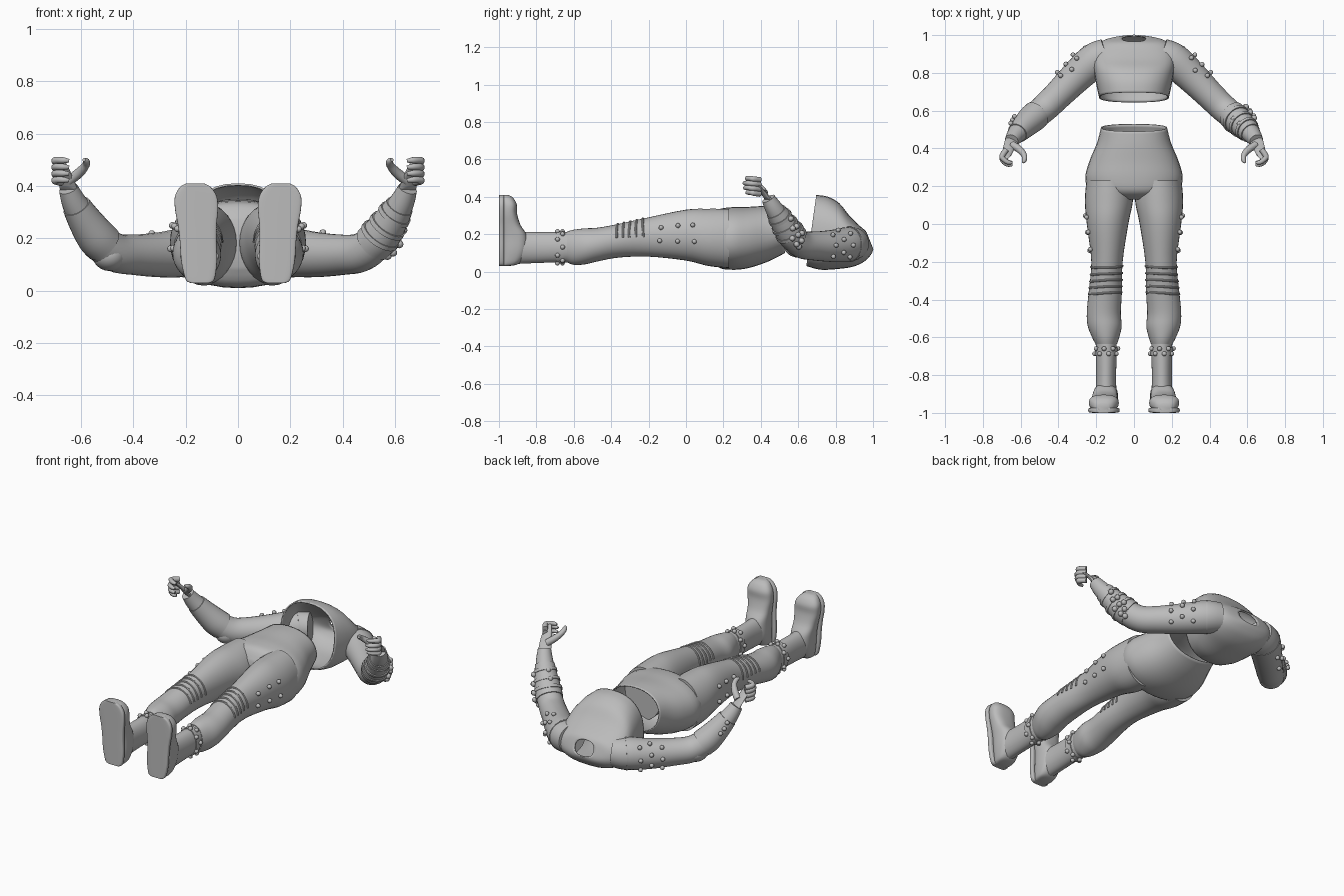
import bpy, bmesh
from math import sin, cos, pi, radians, copysign
from mathutils import Vector, Matrix
from mathutils.bvhtree import BVHTree

if "Cube" in bpy.data.objects:
    bpy.data.objects.remove(bpy.data.objects["Cube"])

grey = bpy.data.materials.new("plain grey")
grey.use_nodes = True
grey.diffuse_color = (0.5, 0.5, 0.5, 1)
grey.node_tree.nodes["Principled BSDF"].inputs["Base Color"].default_value = (0.5, 0.5, 0.5, 1)
X, Y, Z = Vector((1, 0, 0)), Vector((0, 1, 0)), Vector((0, 0, 1))


def finish(name, bm, angle=40, shell=0):
    """Turn a bmesh into a shaded object with the shared material."""
    bmesh.ops.recalc_face_normals(bm, faces=bm.faces)
    mesh = bpy.data.meshes.new(name)
    bm.to_mesh(mesh)
    bm.free()
    mesh.materials.append(grey)
    obj = bpy.data.objects.new(name, mesh)
    bpy.context.collection.objects.link(obj)
    if shell:
        mod = obj.modifiers.new("thickness", "SOLIDIFY")
        mod.thickness = shell
    bpy.ops.object.select_all(action="DESELECT")
    obj.select_set(True)
    bpy.context.view_layer.objects.active = obj
    bpy.ops.object.shade_smooth_by_angle(angle=radians(angle))
    return obj


def smooth_rows(rows, steps=4):
    """Catmull-Rom interpolation through rows of numbers."""
    out = []
    for i in range(len(rows) - 1):
        a, b, c, d = (Vector(rows[min(max(j, 0), len(rows) - 1)]) for j in range(i - 1, i + 3))
        for k in range(steps):
            t = k / steps
            out.append(b + (c - a) * t / 2 + (a * 2 - b * 5 + c * 4 - d) * t * t / 2
                       + (b * 3 - a - c * 3 + d) * t ** 3 / 2)
    return out + [Vector(rows[-1])]


def ring(centre, u, v, power=2.0, n=32):
    """Superellipse ring spanned by the half axes u and v."""
    pts = []
    for i in range(n):
        c, s = cos(2 * pi * i / n), sin(2 * pi * i / n)
        pts.append(centre + u * copysign(abs(c) ** (2 / power), c)
                   + v * copysign(abs(s) ** (2 / power), s))
    return pts


def loft(name, rings, start=True, end=True, shell=0, angle=40):
    bm = bmesh.new()
    loops = [[bm.verts.new(p) for p in r] for r in rings]
    n = len(loops[0])
    for a, b in zip(loops, loops[1:]):
        for i in range(n):
            bm.faces.new((a[i], a[(i + 1) % n], b[(i + 1) % n], b[i]))
    if start:
        bm.faces.new(loops[0])
    if end:
        bm.faces.new(loops[-1])
    return finish(name, bm, angle, shell)


def body(name, rows, power=2.0, **kw):
    """Loft along y; rows are y, x, z, half width, half depth, slope."""
    return loft(name, [ring(Vector((x, y, z)), X * a, (Z + Y * k) * b, power)
                       for y, x, z, a, b, k in smooth_rows(rows)], **kw)


def tube(name, rows, n=24, **kw):
    """Loft along a free path; rows are x, y, z, radius."""
    rows = smooth_rows(rows)
    rings = []
    for i, row in enumerate(rows):
        t = (rows[min(i + 1, len(rows) - 1)] - rows[max(i - 1, 0)]).to_3d().normalized()
        u = t.cross(Vector((0.3, 0.3, 1))).normalized()
        rings.append(ring(row.to_3d(), u * row[3], u.cross(t) * row[3], n=n))
    return loft(name, rings, **kw)


def surface(obj):
    bm = bmesh.new()
    bm.from_mesh(obj.data)
    tree = BVHTree.FromBMesh(bm)
    bm.free()
    return tree


def studs(name, obj, targets, r=0.013):
    """Short domed studs seated on the nearest surface points."""
    tree, bm = surface(obj), bmesh.new()
    for p in targets:
        hit, normal = tree.find_nearest(p)[:2]
        if normal.dot(p - hit) < 0:
            normal = -normal
        turn = normal.to_track_quat("Z", "Y").to_matrix().to_4x4()
        place = Matrix.Translation(hit + normal * 0.006) @ turn
        bmesh.ops.create_uvsphere(bm, u_segments=10, v_segments=6, radius=r, matrix=place)
    return finish(name, bm)


# Cropped jacket, open at hem and neck
body("jacket", [(.67, 0, .22, .185, .19, .14), (.74, 0, .205, .2, .195, .1),
                (.82, 0, .19, .213, .175, 0), (.885, 0, .165, .218, .137, -.1),
                (.94, 0, .155, .2, .097, -.2), (.972, 0, .16, .15, .065, -.3),
                (.984, 0, .165, .063, .045, -.4)],
     power=2.4, start=False, end=False, shell=0.008)

# Trouser hips, open at the waist
body("hips", [(.51, 0, .225, .175, .125, -.16), (.43, 0, .203, .196, .148, -.08),
              (.33, 0, .182, .237, .164, 0), (.24, 0, .177, .258, .167, 0),
              (.17, 0, .177, .225, .152, 0), (.13, 0, .18, .09, .09, 0)],
     power=2.2, start=False, shell=0.006)

arm_rows = [(.14, .9, .15, .085), (.21, .865, .145, .093), (.3, .785, .137, .086),
            (.4, .685, .137, .077), (.47, .617, .146, .074), (.53, .567, .19, .07),
            (.58, .52, .26, .06), (.625, .472, .335, .048), (.648, .44, .39, .037)]

for s, side in ((1, "left"), (-1, "right")):
    # Trouser leg with gathered cuff and boot shaft
    leg = body(side + "_leg", [(y, s * x, z, a, b, 0) for y, x, z, a, b in (
        (.23, .13, .177, .122, .158), (.12, .133, .183, .127, .153), (0, .14, .195, .11, .136),
        (-.2, .143, .185, .083, .105), (-.36, .152, .165, .088, .09),
        (-.47, .16, .145, .09, .09), (-.54, .155, .135, .09, .096), (-.6, .15, .13, .072, .094),
        (-.635, .147, .132, .057, .082))])
    shaft = body(side + "_boot_shaft", [(y, s * x, z, a, b, 0) for y, x, z, a, b in (
        (-.58, .147, .13, .056, .08), (-.7, .147, .13, .055, .081),
        (-.82, .148, .128, .053, .083), (-.93, .148, .128, .058, .088))])

    # Boot foot, lofted from heel to upturned toe, with its flat sole
    foot = [(.03, -.945, .035), (.045, -.89, .052), (.11, -.85, .064), (.19, -.85, .066),
            (.25, -.885, .07), (.31, -.903, .078), (.36, -.905, .076), (.395, -.925, .055),
            (.41, -.95, .03)]
    for part, low, lift, grow in (("foot", -.99, 0, 0), ("sole", -1.0, None, .004)):
        rings = []
        for z, top, w in smooth_rows(foot):
            high = top if lift == 0 else -.972
            rings.append(ring(Vector((s * (.143 + .05 * z), (low + high) / 2, z)),
                              X * (w + grow), Y * (high - low) / 2, 2.6 if lift == 0 else 5))
        loft(f"{side}_boot_{part}", rings)

    # Knee pleats across the front of the leg
    tree = surface(leg)
    for k in range(5):
        path = []
        for i in range(13):
            a = radians(5 + i * 170 / 12)
            aim = Vector((s * .147 + .15 * cos(a), -.225 - .035 * k - .015 * sin(a), .175 + .15 * sin(a)))
            path.append((*tree.find_nearest(aim)[0], .006))
        tube(f"{side}_knee_pleat_{k + 1}", path, n=8)

    # Studs along the thigh and around the ankle
    studs(side + "_thigh_studs", leg, [Vector((s * .4, y, z)) for y in (-.16, -.065, .025)
                                       for z in (.29, .125)])
    studs(side + "_ankle_studs", shaft, [
        Vector((s * .147 + .1 * cos(i * pi / 7), -.66 - .027 * (i % 2), .13 + .13 * sin(i * pi / 7)))
        for i in range(14)])
    body(side + "_ankle_strap", [(y, s * .147, .13, .06, .086, 0) for y in (-.655, -.695)])

    # Sleeve with armhole seam
    arm = tube(side + "_sleeve", [(s * x, y, z, r) for x, y, z, r in arm_rows])
    tube(side + "_armhole_seam", [(s * .2, .872, .146, .096), (s * .207, .866, .146, .096)])

    # Bracer over the forearm
    bracer = tube(side + "_bracer", [(s * x, y, z, r) for x, y, z, r in (
        (.515, .58, .178, .076), (.545, .553, .21, .075), (.585, .515, .268, .065),
        (.617, .481, .322, .055))])

    # Shoulder studs
    targets = []
    for i in range(3):
        for k in range(3):
            a = radians(-45 + 45 * k + 20 * (i % 2))
            targets.append(Vector((s * (.26 + .045 * i + .11 * cos(a)),
                                   .83 - .045 * i + .11 * cos(a), .14 + .15 * sin(a))))
    studs(side + "_shoulder_studs", arm, targets)

    # Palm, curled fingers and thumb
    palm = [(.643, .447, .375, .036, .036), (.652, .425, .41, .04, .034),
            (.662, .4, .44, .05, .028), (.668, .375, .47, .047, .022), (.668, .365, .485, .03, .014)]
    across = Vector((s * .35, -.55, .45)).normalized()
    thick = Vector((s * .9, .4, .05)).normalized()
    loft(side + "_palm", [ring(Vector((s * x, y, z)), across * a, thick * b, n=20)
                          for x, y, z, a, b in smooth_rows(palm)])
    for i in range(4):
        z, reach = .415 + .025 * i, .012 * abs(i - 1.6)
        tube(f"{side}_finger_{i + 1}", [
            (s * .675, .395, z, .015), (s * .698, .36, z + .005, .015),
            (s * .692, .327 + reach, z + .008, .013), (s * .668, .31 + reach, z + .008, .012),
            (s * .645, .308 + reach, z + .006, .007)], n=12)
    tube(side + "_thumb", [(s * .645, .42, .42, .02), (s * .607, .395, .45, .019),
                           (s * .582, .365, .478, .015), (s * .58, .34, .494, .013),
                           (s * .588, .325, .5, .007)], n=12)

    if s > 0:
        # Studded straps on the left bracer
        for k, (x, y, z, r) in enumerate(((.54, .557, .205, .081), (.567, .531, .242, .075),
                                          (.594, .506, .284, .067))):
            tube(f"left_bracer_strap_{k + 1}", [(x, y, z, r), (x + .009, y - .008, z + .013, r - .002)])
            studs(f"left_strap_studs_{k + 1}", bracer, [
                Vector((x + .1 * cos(a), y + .1 * cos(a) * .7 + .03, z - .06 + .08 * sin(a)))
                for a in (-.9, 0, .9, 1.8)], r=.016)
    else:
        # Elbow pad and a few cuff studs on the right arm
        bm = bmesh.new()
        bmesh.ops.create_uvsphere(bm, u_segments=24, v_segments=12, radius=1,
                                  matrix=Matrix.Translation((-.49, .6, .135))
                                  @ Matrix.Diagonal((.066, .075, .06, 1)))
        finish("right_elbow_pad", bm)
        studs("right_cuff_studs", bracer, [Vector((-.68, .56 + .025 * i, .33 - .03 * i))
                                           for i in range(3)])
